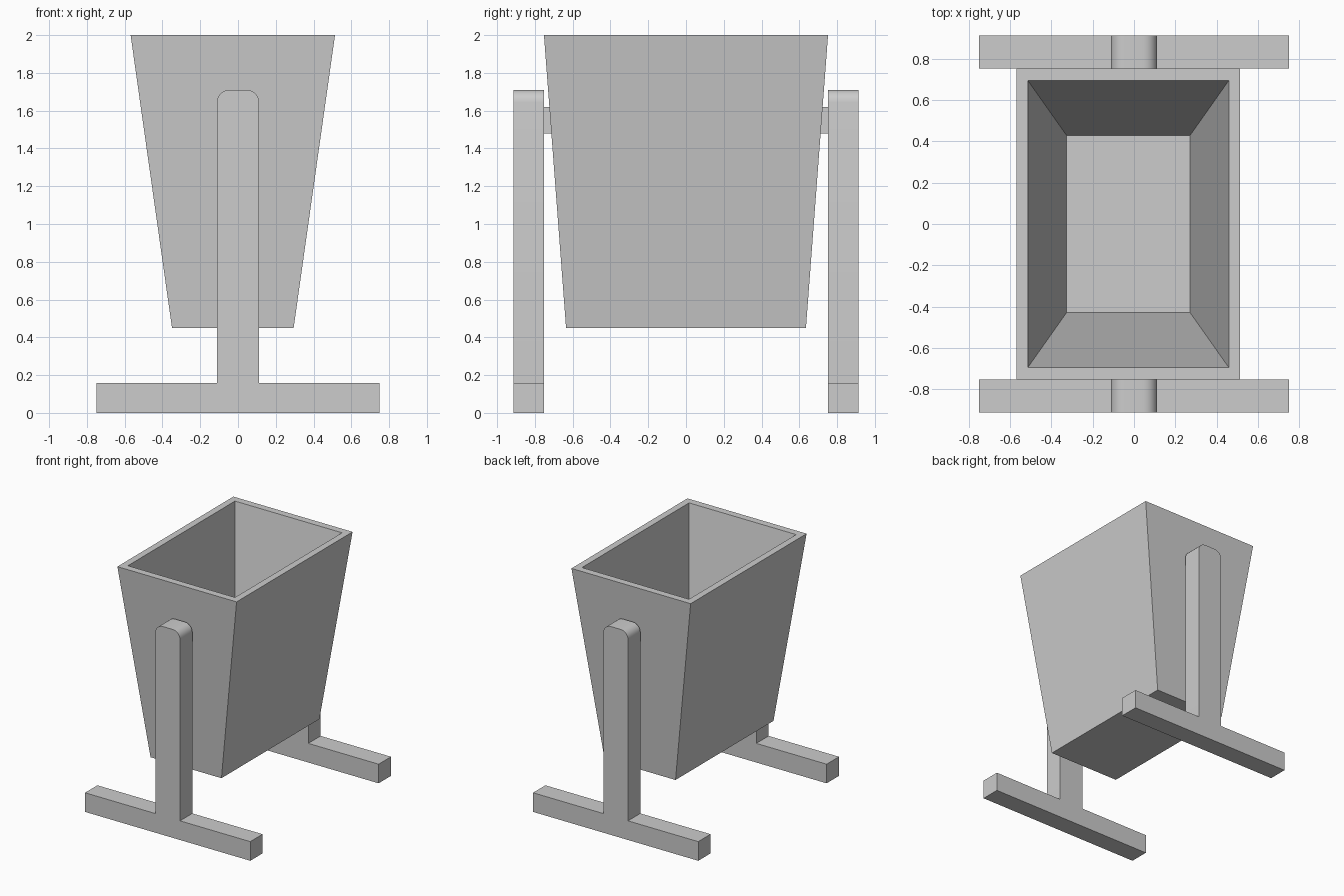
import bpy, bmesh

cube = bpy.data.objects.get("Cube")
if cube:
    bpy.data.objects.remove(cube, do_unlink=True)

grey = bpy.data.materials.new("light_grey")
grey.use_nodes = True
colour = (0.604, 0.604, 0.604, 1)
grey.diffuse_color = colour
grey.node_tree.nodes["Principled BSDF"].inputs["Base Color"].default_value = colour


def make_object(name, bm):
    bmesh.ops.recalc_face_normals(bm, faces=bm.faces)
    mesh = bpy.data.meshes.new(name)
    bm.to_mesh(mesh)
    bm.free()
    mesh.materials.append(grey)
    obj = bpy.data.objects.new(name, mesh)
    bpy.context.collection.objects.link(obj)
    return obj


# Tapered bin: rectangular rings from the outer base, over the rim, to the inner floor
BIN_X = -0.0275
rings = [(0.322, 0.635, 0.45), (0.541, 0.752, 2.0),
         (0.486, 0.694, 2.0), (0.299, 0.429, 0.6)]
bm = bmesh.new()
loops = [[bm.verts.new((BIN_X + sx * hx, sy * hy, z))
          for sx, sy in ((-1, -1), (1, -1), (1, 1), (-1, 1))]
         for hx, hy, z in rings]
for low, high in zip(loops, loops[1:]):
    for i in range(4):
        j = (i + 1) % 4
        bm.faces.new((low[i], low[j], high[j], high[i]))
bm.faces.new(loops[0])
bm.faces.new(loops[-1])
make_object("bin", bm)


# Stand: upside-down T profile, extruded, with rounded post corners
def make_stand(name, y):
    half = [(0.75, 0), (0.75, 0.157), (0.112, 0.157), (0.112, 1.71)]
    outline = half + [(-x, z) for x, z in reversed(half)]
    bm = bmesh.new()
    face = bm.faces.new([bm.verts.new((x, y, z)) for x, z in outline])
    side = bmesh.ops.extrude_face_region(bm, geom=[face])
    verts = [v for v in side["geom"] if isinstance(v, bmesh.types.BMVert)]
    bmesh.ops.translate(bm, verts=verts, vec=(0, 0.16, 0))
    corners = [e for e in bm.edges
               if all(v.co.z > 1.7 for v in e.verts)
               and abs(e.verts[0].co.y - e.verts[1].co.y) > 0.1]
    bmesh.ops.bevel(bm, geom=corners, offset=0.066, segments=6,
                    profile=0.5, affect='EDGES')
    obj = make_object(name, bm)
    bpy.ops.object.select_all(action='DESELECT')
    obj.select_set(True)
    bpy.context.view_layer.objects.active = obj
    bpy.ops.object.shade_smooth_by_angle()


# Short pivot block between the bin and a post
def make_pivot(name, y):
    bm = bmesh.new()
    bmesh.ops.create_cube(bm, size=1)
    bmesh.ops.scale(bm, verts=bm.verts, vec=(0.14, 0.06, 0.14))
    bmesh.ops.translate(bm, verts=bm.verts, vec=(0, y, 1.55))
    make_object(name, bm)


make_stand("front_stand", -0.912)
make_stand("back_stand", 0.752)
make_pivot("front_pivot", -0.735)
make_pivot("back_pivot", 0.735)
